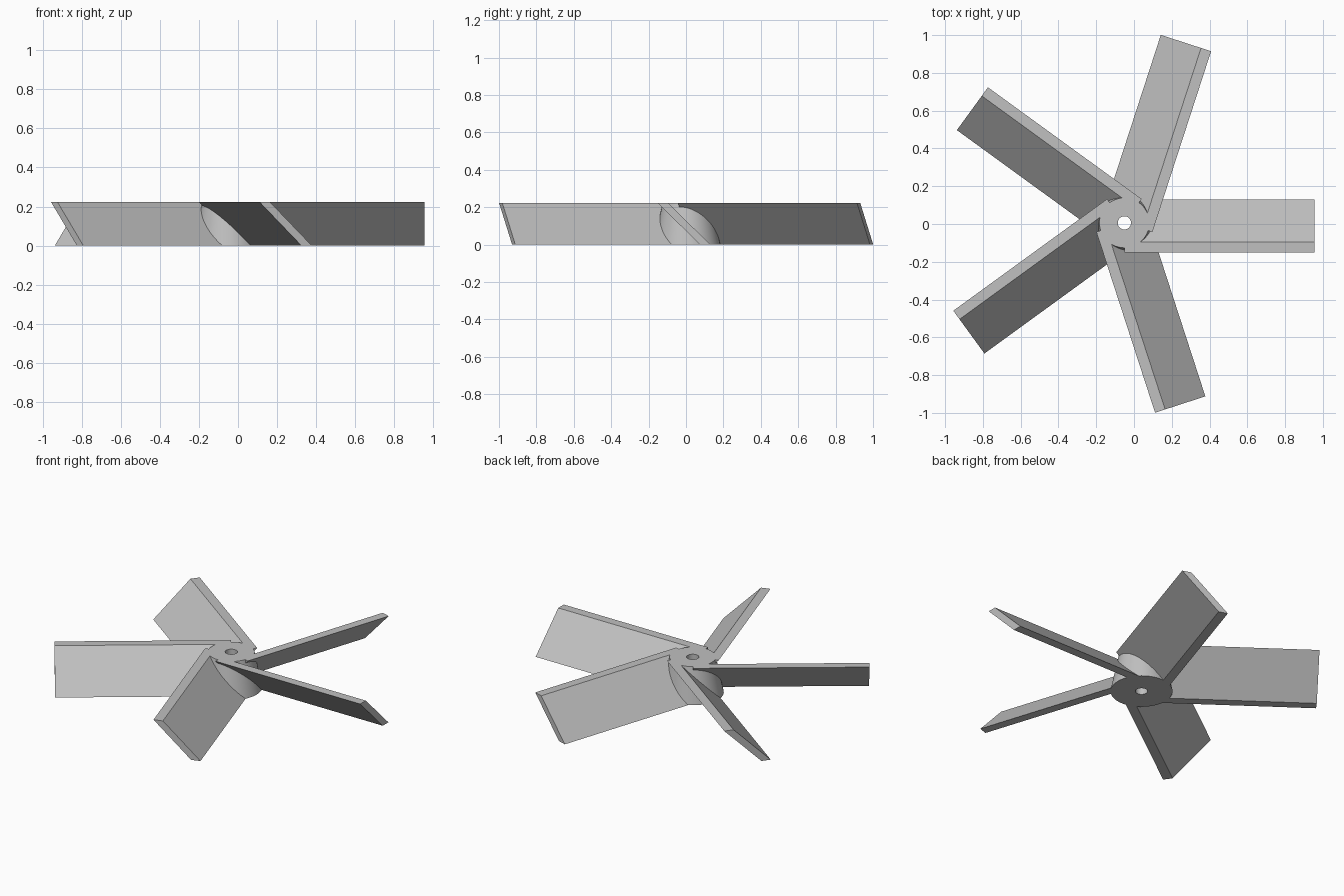
import bpy, bmesh, math
from mathutils import Matrix, Vector

cube = bpy.data.objects.get("Cube")
if cube:
    bpy.data.objects.remove(cube, do_unlink=True)

CENTRE = Vector((-0.051, 0.006, 0))
HEIGHT, LENGTH, BLADES = 0.222, 1.006, 5
HOLE_R, TOP_R, BASE_R, SIDES = 0.035, 0.132, 0.177, 72

grey = bpy.data.materials.new("light_grey")
grey.use_nodes = True
grey.diffuse_color = (0.53, 0.53, 0.53, 1)
grey.node_tree.nodes["Principled BSDF"].inputs["Base Color"].default_value = grey.diffuse_color


def finish(name, bm):
    """Turn a bmesh into a grey object placed on the rotor axis."""
    bmesh.ops.recalc_face_normals(bm, faces=bm.faces)
    mesh = bpy.data.meshes.new(name)
    bm.to_mesh(mesh)
    bm.free()
    mesh.materials.append(grey)
    obj = bpy.data.objects.new(name, mesh)
    obj.location = CENTRE
    bpy.context.collection.objects.link(obj)
    return obj


# Hub: tapered ring turned from a closed profile, with an open shaft hole
bm = bmesh.new()
profile = [(HOLE_R, 0), (BASE_R, 0), (TOP_R, HEIGHT), (HOLE_R, HEIGHT)]
verts = [bm.verts.new((r, 0, z)) for r, z in profile]
edges = [bm.edges.new((verts[i], verts[i - 1])) for i in range(len(verts))]
bmesh.ops.spin(bm, geom=verts + edges, axis=(0, 0, 1), cent=(0, 0, 0),
               angle=math.tau, steps=SIDES, use_duplicate=False)
bmesh.ops.remove_doubles(bm, verts=bm.verts, dist=0.0001)
hub = finish("hub", bm)
bpy.ops.object.select_all(action='DESELECT')
hub.select_set(True)
bpy.context.view_layer.objects.active = hub
bpy.ops.object.shade_smooth_by_angle(angle=math.radians(35))

# Helper that keeps the shaft hole clear of the blade roots
bm = bmesh.new()
bmesh.ops.create_cone(bm, cap_ends=True, segments=SIDES, radius1=HOLE_R,
                      radius2=HOLE_R, depth=1)
cutter = finish("shaft_hole_cutter", bm)
cutter.hide_render = True
cutter.hide_viewport = True

# Blades: slanted slabs starting at the axis, level at top and bottom
section = [(-0.156, HEIGHT), (-0.100, HEIGHT), (0.124, 0), (0.068, 0)]
for i in range(BLADES):
    bm = bmesh.new()
    root = bm.faces.new([bm.verts.new((0, y, z)) for y, z in section])
    ext = bmesh.ops.extrude_face_region(bm, geom=[root], use_keep_orig=True)
    tip = [v for v in ext["geom"] if isinstance(v, bmesh.types.BMVert)]
    bmesh.ops.translate(bm, verts=tip, vec=(LENGTH, 0, 0))
    bm.transform(Matrix.Rotation(math.tau * i / BLADES, 4, 'Z'))
    blade = finish(f"blade_{i + 1}", bm)
    cut = blade.modifiers.new("shaft_hole", 'BOOLEAN')
    cut.operation, cut.solver, cut.object = 'DIFFERENCE', 'EXACT', cutter
